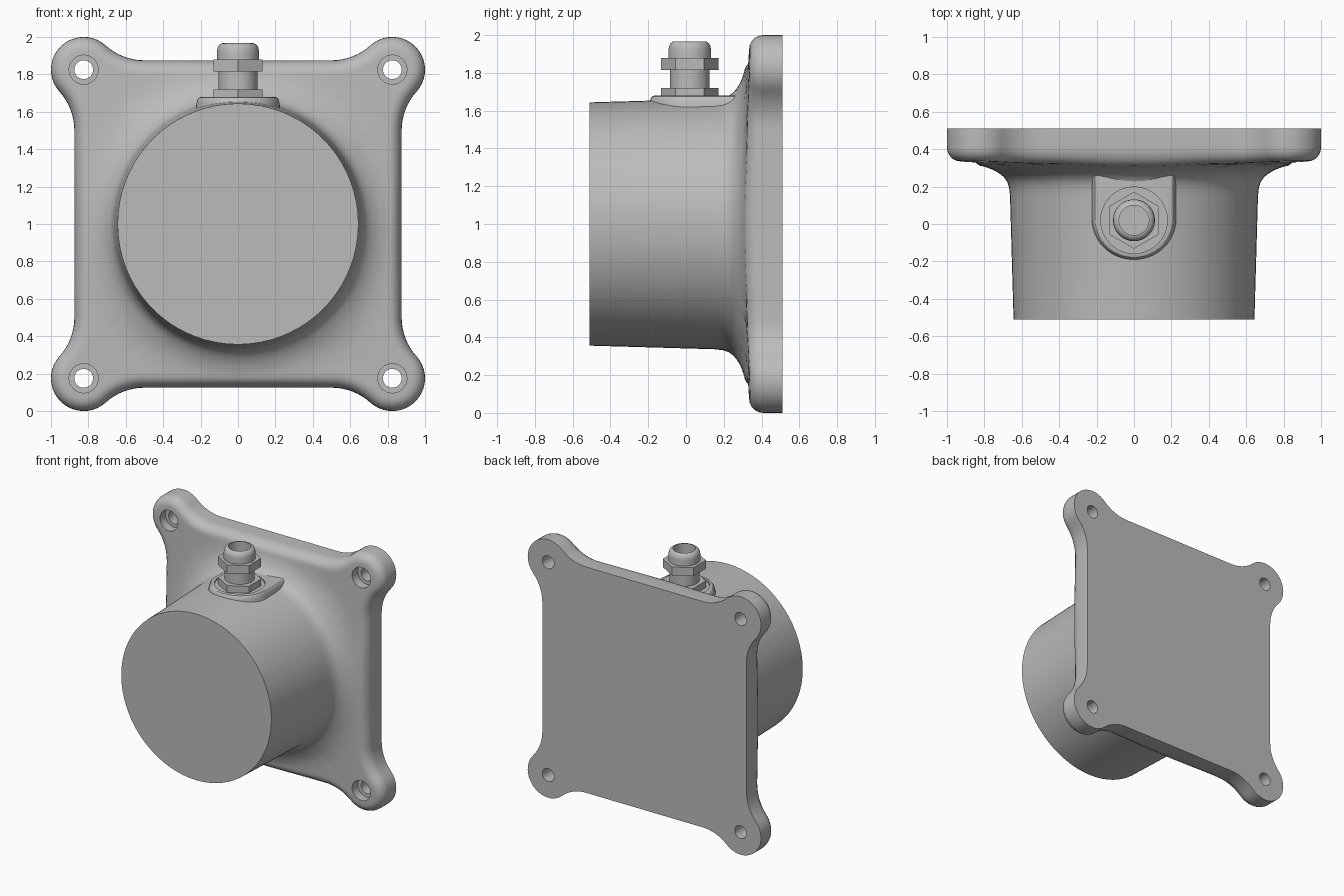
import bpy, bmesh
from math import sin, cos, pi, radians, atan2
from mathutils import Vector

cube = bpy.data.objects.get("Cube")
if cube:
    bpy.data.objects.remove(cube, do_unlink=True)

MID = 1.0        # height of the housing axis
GLAND_Y = 0.02   # depth of the cable gland axis

grey = bpy.data.materials.new("cast grey")
grey.use_nodes = True
grey.diffuse_color = (0.5, 0.5, 0.5, 1)
grey.node_tree.nodes["Principled BSDF"].inputs["Base Color"].default_value = (0.5, 0.5, 0.5, 1)


def loft(name, rings):
    """Skin a list of equal-length point rings and cap both ends."""
    bm = bmesh.new()
    loops = [[bm.verts.new(p) for p in ring] for ring in rings]
    n = len(loops[0])
    for a, b in zip(loops, loops[1:]):
        for i in range(n):
            j = (i + 1) % n
            bm.faces.new((a[i], a[j], b[j], b[i]))
    bm.faces.new(loops[0])
    bm.faces.new(loops[-1])
    bmesh.ops.recalc_face_normals(bm, faces=bm.faces)
    mesh = bpy.data.meshes.new(name)
    bm.to_mesh(mesh)
    bm.free()
    mesh.materials.append(grey)
    obj = bpy.data.objects.new(name, mesh)
    bpy.context.collection.objects.link(obj)
    return obj


def select(obj):
    bpy.ops.object.select_all(action='DESELECT')
    obj.select_set(True)
    bpy.context.view_layer.objects.active = obj


def smooth(obj):
    select(obj)
    bpy.ops.object.shade_smooth_by_angle(angle=radians(32))


def cut(obj, cutter):
    mod = obj.modifiers.new("cut", 'BOOLEAN')
    mod.operation = 'DIFFERENCE'
    mod.solver = 'EXACT'
    mod.object = cutter
    select(obj)
    bpy.ops.object.modifier_apply(modifier=mod.name)
    bpy.data.objects.remove(cutter, do_unlink=True)


def turned(name, profile, sides=40):
    """Upright part on the gland axis from (radius, height) pairs."""
    angles = [pi / 2 + 2 * pi * i / sides for i in range(sides)]
    return loft(name, [[(r * cos(a), GLAND_Y + r * sin(a), z) for a in angles]
                       for r, z in profile])


# Outline of the flange: (point, outward normal, matching angle on the drum)
def arc(cx, cz, r, start, end, steps, sign):
    pts = []
    for i in range(steps):
        a = radians(start + (end - start) * i / steps)
        d = Vector((cos(a), sin(a)))
        pts.append((Vector((cx, cz)) + d * r, d * sign))
    return pts


side = [(Vector((0.875, -0.5 + i / 12)), Vector((1, 0))) for i in range(12)]
corner = (arc(1.185, 0.5, 0.31, 180, 137.9, 8, -1)
          + arc(0.825, 0.825, 0.175, -42.1, 132.1, 20, 1)
          + arc(0.5, 1.185, 0.31, -47.9, -90, 8, -1))
quarter = [(p, n, atan2(p.y, p.x)) for p, n in side]
first = atan2(0.5, 0.875)
for i, (p, n) in enumerate(corner):
    quarter.append((p, n, first + (pi / 2 - 2 * first) * i / len(corner)))

outline = []
for k in range(4):
    turn = k * pi / 2
    c, s = round(cos(turn)), round(sin(turn))
    for p, n, a in quarter:
        outline.append((Vector((c * p.x - s * p.y, s * p.x + c * p.y)),
                        Vector((c * n.x - s * n.y, s * n.x + c * n.y)), a + turn))


def face_depth(r):
    """Depth of the gently sloping flange front at a radius."""
    curve = [(0.72, 0.27), (0.75, 0.288), (0.8, 0.307), (0.88, 0.32), (1.35, 0.34)]
    for (r0, y0), (r1, y1) in zip(curve, curve[1:]):
        if r <= r1:
            return y0 + (y1 - y0) * (r - r0) / (r1 - r0)
    return curve[-1][1]


# Flange and drum in one casting, from the back plate to the front disc
EDGE, ROUND = 0.41, 0.07
rings = [[(p.x, 0.51, MID + p.y) for p, n, a in outline]]
for step in range(7):
    t = step / 6 * pi / 2
    ring = []
    for p, n, a in outline:
        q = p - n * ROUND * (1 - cos(t))
        depth = EDGE - (EDGE - face_depth((p - n * ROUND).length)) * sin(t)
        ring.append((q.x, depth, MID + q.y))
    rings.append(ring)
for step in range(1, 7):
    ring = []
    for p, n, a in outline:
        q = (p - n * ROUND).lerp(Vector((cos(a), sin(a))) * 0.72, step / 6)
        ring.append((q.x, face_depth(q.length), MID + q.y))
    rings.append(ring)
for r, y in ((0.695, 0.25), (0.678, 0.225), (0.668, 0.195), (0.663, 0.15), (0.644, -0.51)):
    rings.append([(r * cos(a), y, MID + r * sin(a)) for p, n, a in outline])
housing = loft("housing", rings)

# Counterbored screw holes in the four lobes
for sx in (-1, 1):
    for sz in (-1, 1):
        circle = [2 * pi * i / 32 for i in range(32)]
        cutter = loft("hole_cutter", [
            [(sx * 0.825 + r * cos(a), y, MID + sz * 0.825 + r * sin(a)) for a in circle]
            for r, y in ((0.05, 0.6), (0.05, 0.4), (0.078, 0.4), (0.078, 0.2))])
        cut(housing, cutter)
smooth(housing)


# Rounded pad under the gland, with a shallow spot face
def pad_ring(w, z):
    front = [pi + pi * i / 24 for i in range(25)]
    pts = [(w * cos(a), 0.03 + w * sin(a), z) for a in front]
    return pts + [(w, 0.3, z), (-w, 0.3, z)]


pad = loft("gland_pad", [pad_ring(w, z) for w, z in (
    (0.235, 1.55), (0.222, 1.645), (0.217, 1.665), (0.208, 1.676), (0.196, 1.68))])
cut(pad, turned("spot_cutter", ((0.178, 1.668), (0.178, 1.75))))
smooth(pad)

# Cable gland: two hex nuts, a neck and a hollow domed cap
turned("lower_nut", ((0.152, 1.66), (0.152, 1.72)), 6)
smooth(turned("gland_neck", ((0.105, 1.7), (0.105, 1.83))))
turned("upper_nut", ((0.152, 1.815), (0.152, 1.88)), 6)
smooth(turned("gland_cap", (
    (0.112, 1.87), (0.112, 1.925), (0.109, 1.943), (0.101, 1.957), (0.09, 1.965),
    (0.08, 1.967), (0.08, 1.89))))
